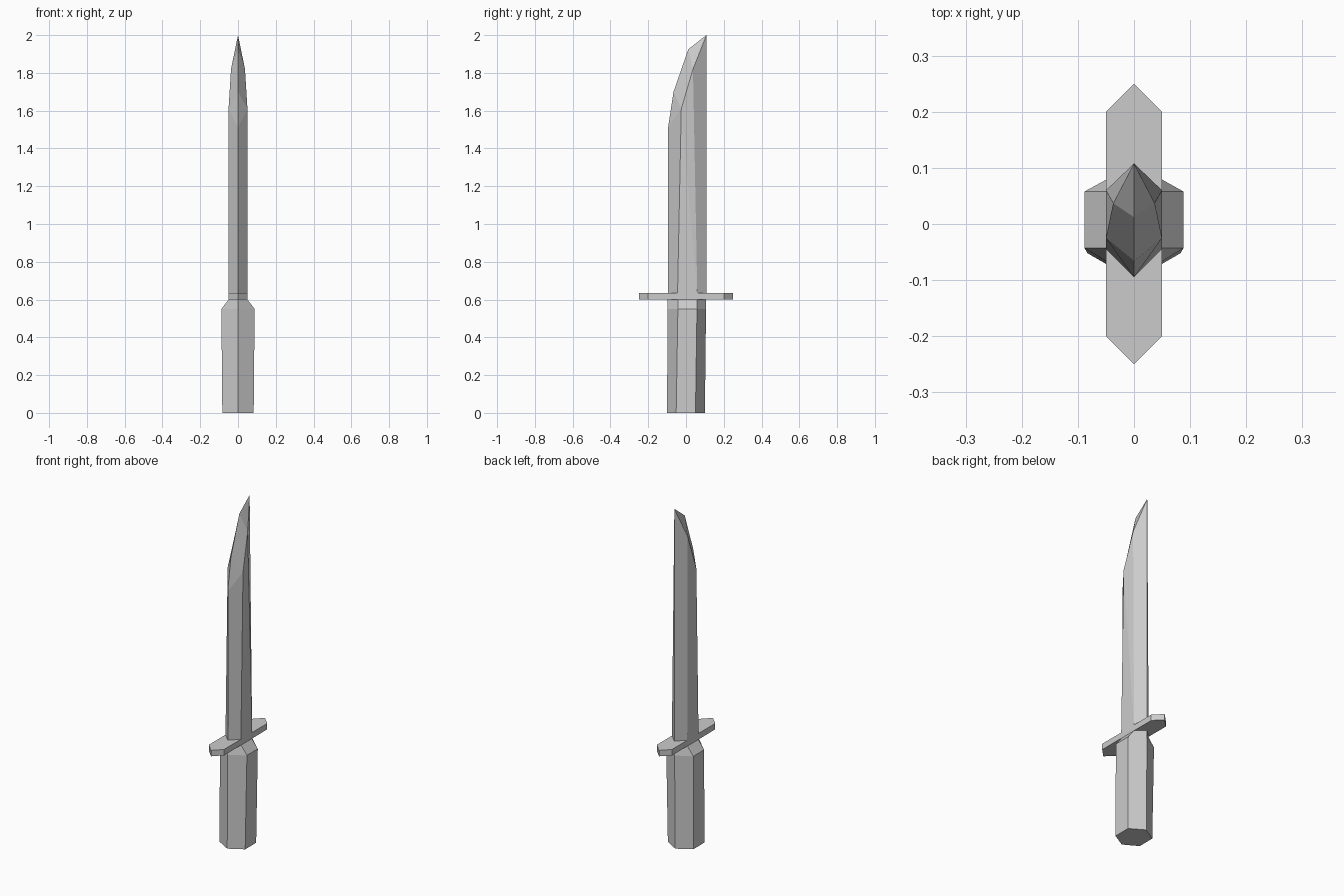
import bpy
import bmesh

cube = bpy.data.objects.get("Cube")
if cube:
    bpy.data.objects.remove(cube, do_unlink=True)

# Single steel grey
steel = bpy.data.materials.new("steel_grey")
steel.use_nodes = True
grey = (0.6, 0.6, 0.6, 1.0)
steel.diffuse_color = grey
steel.node_tree.nodes["Principled BSDF"].inputs["Base Color"].default_value = grey


def finish(name, bm):
    bmesh.ops.recalc_face_normals(bm, faces=bm.faces[:])
    mesh = bpy.data.meshes.new(name)
    bm.to_mesh(mesh)
    bm.free()
    mesh.materials.append(steel)
    obj = bpy.data.objects.new(name, mesh)
    bpy.context.collection.objects.link(obj)
    return obj


def ring(half_w, front, side_front, side_back, back):
    """Six-sided outline, pointed at the front and the back."""
    return [(0, front), (half_w, side_front), (half_w, side_back),
            (0, back), (-half_w, side_back), (-half_w, side_front)]


def loft(name, sections):
    """Skin a stack of (z, outline) sections and cap both ends."""
    bm = bmesh.new()
    rows = [[bm.verts.new((x, y, z)) for x, y in outline] for z, outline in sections]
    for low, high in zip(rows, rows[1:]):
        n = len(low)
        for i in range(n):
            j = (i + 1) % n
            bm.faces.new((low[i], low[j], high[j], high[i]))
    bm.faces.new(rows[0])
    bm.faces.new(rows[-1])
    return finish(name, bm)


# Grip: slightly flared hexagon with side bevels under the guard
loft("grip", [
    (0.0, ring(0.083, -0.10, -0.052, 0.05, 0.10)),
    (0.55, ring(0.088, -0.098, -0.043, 0.058, 0.106)),
    (0.60, ring(0.05, -0.097, -0.043, 0.058, 0.107)),
])

# Guard: flat bar with pointed ends
bar = ring(0.05, -0.25, -0.2, 0.2, 0.25)
loft("guard", [(0.60, bar), (0.635, bar)])

# Blade: one side from named corner points, then mirrored
points = {
    "edge_base": (0, -0.095, 0.62),
    "edge_mid": (0, -0.095, 1.51),
    "edge_curve": (0, -0.066, 1.70),
    "edge_top": (0, 0.012, 1.925),
    "tip": (0, 0.108, 2.0),
    "spine_base": (0, 0.108, 0.62),
    "ridge_base": (0.05, -0.045, 0.62),
    "ridge_mid": (0.05, -0.025, 1.61),
    "ridge_top": (0.037, 0.037, 1.82),
    "back_ridge_base": (0.05, 0.06, 0.62),
}
faces = [
    "edge_base ridge_base ridge_mid edge_mid",
    "edge_mid ridge_mid edge_curve",
    "edge_curve ridge_mid ridge_top edge_top",
    "edge_top ridge_top tip",
    "ridge_base back_ridge_base ridge_mid",
    "ridge_mid back_ridge_base ridge_top",
    "back_ridge_base spine_base tip ridge_top",
    "edge_base spine_base back_ridge_base ridge_base",
]
bm = bmesh.new()
for side in (1, -1):
    corner = {k: bm.verts.new((x * side, y, z)) for k, (x, y, z) in points.items()}
    for face in faces:
        bm.faces.new([corner[k] for k in face.split()])
bmesh.ops.remove_doubles(bm, verts=bm.verts[:], dist=0.0001)
finish("blade", bm)
